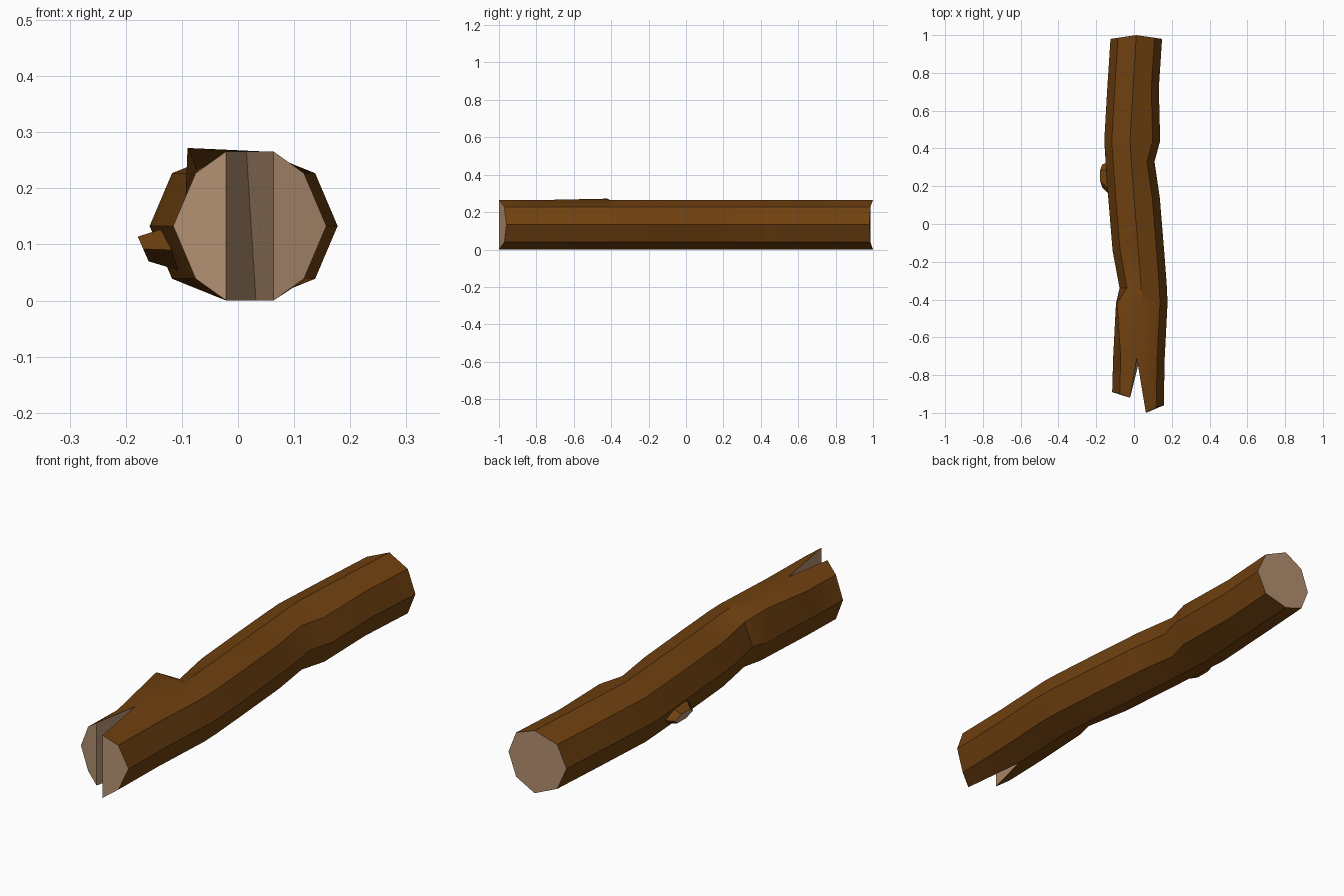
import bpy, bmesh, math
from mathutils import Vector

cube = bpy.data.objects.get("Cube")
if cube:
    bpy.data.objects.remove(cube, do_unlink=True)


def material(name, color):
    m = bpy.data.materials.new(name)
    m.use_nodes = True
    m.diffuse_color = (*color, 1)
    m.node_tree.nodes["Principled BSDF"].inputs["Base Color"].default_value = (*color, 1)
    return m


BARK = material("bark brown", (0.16, 0.052, 0.005))
WOOD = material("cut wood", (0.45, 0.28, 0.165))


def finish(bm, name):
    bmesh.ops.recalc_face_normals(bm, faces=bm.faces)
    mesh = bpy.data.meshes.new(name)
    bm.to_mesh(mesh)
    bm.free()
    mesh.materials.append(BARK)
    mesh.materials.append(WOOD)
    mesh.shade_smooth()
    mesh.set_sharp_from_angle(angle=math.radians(30))
    obj = bpy.data.objects.new(name, mesh)
    bpy.context.collection.objects.link(obj)
    return obj


R, SIDES = 0.1365, 8
MID = 0.133


def ring_point(i, cx, y):
    # corner 0 is the top, corner 2 the left (+x), corner 4 the bottom
    a = math.tau * i / SIDES
    return Vector((cx + R * math.sin(a), y, MID + 0.133 * math.cos(a)))


def skin(bm, a, b):
    for i in range(len(a) - 1):
        bm.faces.new((a[i], a[i + 1], b[i + 1], b[i]))


# Trunk: eight-sided rings along a wandering centre line
spine = [(1.0, 0.012), (0.72, -0.005), (0.44, -0.021), (0.33, -0.014), (0.14, 0.0),
         (-0.14, 0.023), (-0.34, 0.038), (-0.42, 0.041), (-0.71, 0.026)]
bm = bmesh.new()
rings = [[bm.verts.new(ring_point(i, cx, y)) for i in range(SIDES)] for y, cx in spine]
for i, v in enumerate(rings[0]):              # slightly bowed back end
    v.co.y -= 0.02 * abs(math.sin(math.tau * i / SIDES))
for i in (1, 2, 3):                           # swelling and dent on the left side
    rings[2][i].co.x += 0.023
    rings[3][i].co.x -= 0.014
for i in (5, 6, 7):                           # dent on the right side
    rings[6][i].co.x += 0.022
rings[7][7].co = (-0.09, -0.42, 0.272)        # knot near the top
rings[-1][0].co.x, rings[-1][4].co.x = 0.015, 0.032

for a, b in zip(rings, rings[1:]):
    skin(bm, a + a[:1], b + b[:1])
bm.faces.new(rings[0]).material_index = 1

# Split front end: two prongs with cut inner walls
for corners, tip_x, tip_y, slant in (((0, 1, 2, 3, 4), 0.063, -1.0, 0.04),
                                     ((4, 5, 6, 7, 0), -0.021, -0.92, 0.03)):
    root = [rings[-1][i] for i in corners]
    tip = []
    for i in corners:
        p = ring_point(i, 0.021, tip_y + slant * abs(math.sin(math.tau * i / SIDES)))
        if i in (0, 4):
            p.x = tip_x
        tip.append(bm.verts.new(p))
    skin(bm, root, tip)
    bm.faces.new(tip).material_index = 1
    bm.faces.new((root[0], root[-1], tip[-1], tip[0])).material_index = 1
finish(bm, "split_log")

# Branch stub: short tapered stump on the right side, cut face turned down
bm = bmesh.new()
slope = Vector((-0.4, 0, 0.91))
along = Vector((0, 1, 0))


def stub_ring(center, ry, rs):
    return [bm.verts.new(Vector(center) + along * ry * math.cos(math.tau * k / 6)
                         + slope * rs * math.sin(math.tau * k / 6)) for k in range(6)]


base = stub_ring((-0.112, 0.235, 0.09), 0.1, 0.05)
cap = stub_ring((-0.169, 0.255, 0.092), 0.06, 0.028)
skin(bm, base + base[:1], cap + cap[:1])
bm.faces.new(base)
bm.faces.new(cap).material_index = 1
finish(bm, "branch_stub")
